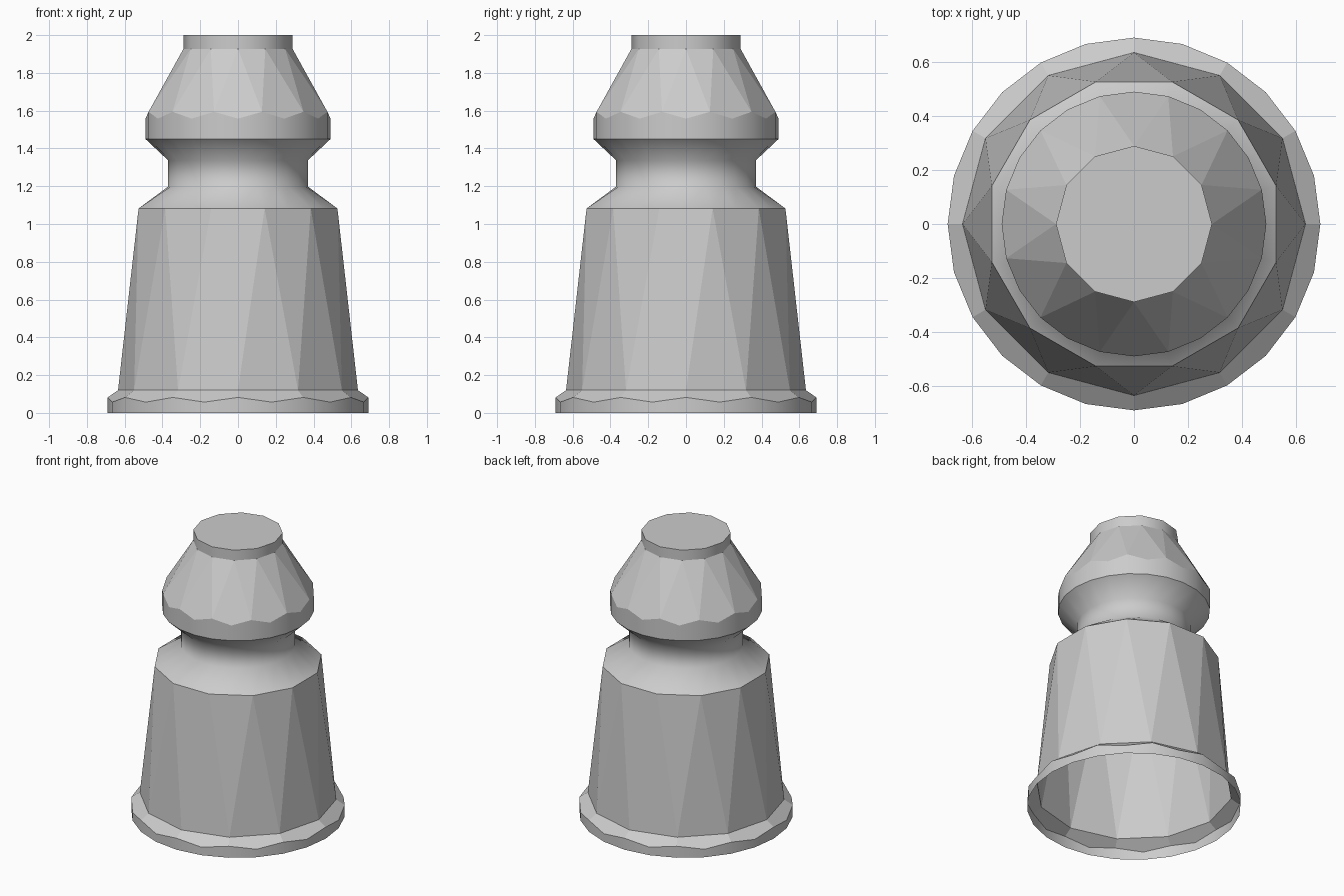
import bpy
from math import cos, sin, radians

if "Cube" in bpy.data.objects:
    bpy.data.objects.remove(bpy.data.objects["Cube"])


def ring(n, r, z, offset=0.0, z_odd=None):
    """Ring of n points; z_odd gives every second point another height."""
    pts = []
    for i in range(n):
        a = radians(offset + 360 * i / n)
        pts.append((r * cos(a), r * sin(a), z_odd if z_odd is not None and i % 2 else z))
    return pts


def chord_ring(pts):
    """Double the point count by adding the middle of every side."""
    out = []
    for i, p in enumerate(pts):
        q = pts[(i + 1) % len(pts)]
        out += [p, tuple((a + b) / 2 for a, b in zip(p, q))]
    return out


def make(name, verts, faces, smooth=False, flat_from=None):
    me = bpy.data.meshes.new(name)
    me.from_pydata(verts, [], faces)
    for i, p in enumerate(me.polygons):
        p.use_smooth = smooth and (flat_from is None or i < flat_from)
    me.update()
    ob = bpy.data.objects.new(name, me)
    bpy.context.collection.objects.link(ob)
    return ob


def loft(name, rings, cap=False):
    """Smooth bands between equal rings listed bottom to top."""
    n = len(rings[0])
    verts = [p for r in rings for p in r]
    faces = [(k * n + i, k * n + (i + 1) % n, (k + 1) * n + (i + 1) % n, (k + 1) * n + i)
             for k in range(len(rings) - 1) for i in range(n)]
    sides = len(faces)
    if cap:
        b = len(verts)
        verts += rings[-1]
        faces.append(tuple(range(b, b + n)))
    return make(name, verts, faces, True, sides)


# Base: round rim with a scalloped upper edge
rim_top = ring(24, 0.69, 0.082, 0, 0.057)
loft("base_rim", [ring(24, 0.69, 0), rim_top])

# Sloped facets from the rim to the twelve-sided body
foot = ring(12, 0.635, 0.12)
make("base_slope", rim_top + foot,
     [(2 * i, 2 * i + 1, (2 * i + 2) % 24, 24 + (i + 1) % 12, 24 + i) for i in range(12)])

# Body: alternating flat triangles, the top ring turned half a step
shoulder = ring(12, 0.545, 1.082, 15)
body_faces = []
for i in range(12):
    j = (i + 1) % 12
    body_faces += [(i, j, 12 + i), (j, 12 + j, 12 + i)]
make("body", foot + shoulder, body_faces)

# Neck: smooth groove between body and head
loft("neck", [chord_ring(shoulder), ring(24, 0.37, 1.198, 15),
              ring(24, 0.37, 1.337, 15), ring(24, 0.49, 1.45, 15)])

# Head: round band with a scalloped upper edge
band_top = ring(24, 0.49, 1.558, 0, 1.594)
loft("head_band", [ring(24, 0.49, 1.45), band_top])

# Head: faceted cone
tip = ring(12, 0.289, 1.927)
cone_faces = []
for i in range(12):
    j = (i + 1) % 12
    cone_faces += [((2 * i - 1) % 24, 2 * i, 2 * i + 1, 24 + i), (2 * i + 1, 24 + j, 24 + i)]
make("head_cone", band_top + tip, cone_faces)

# Collar with a flat closed top
loft("top_collar", [tip, ring(12, 0.289, 2.0)], cap=True)
